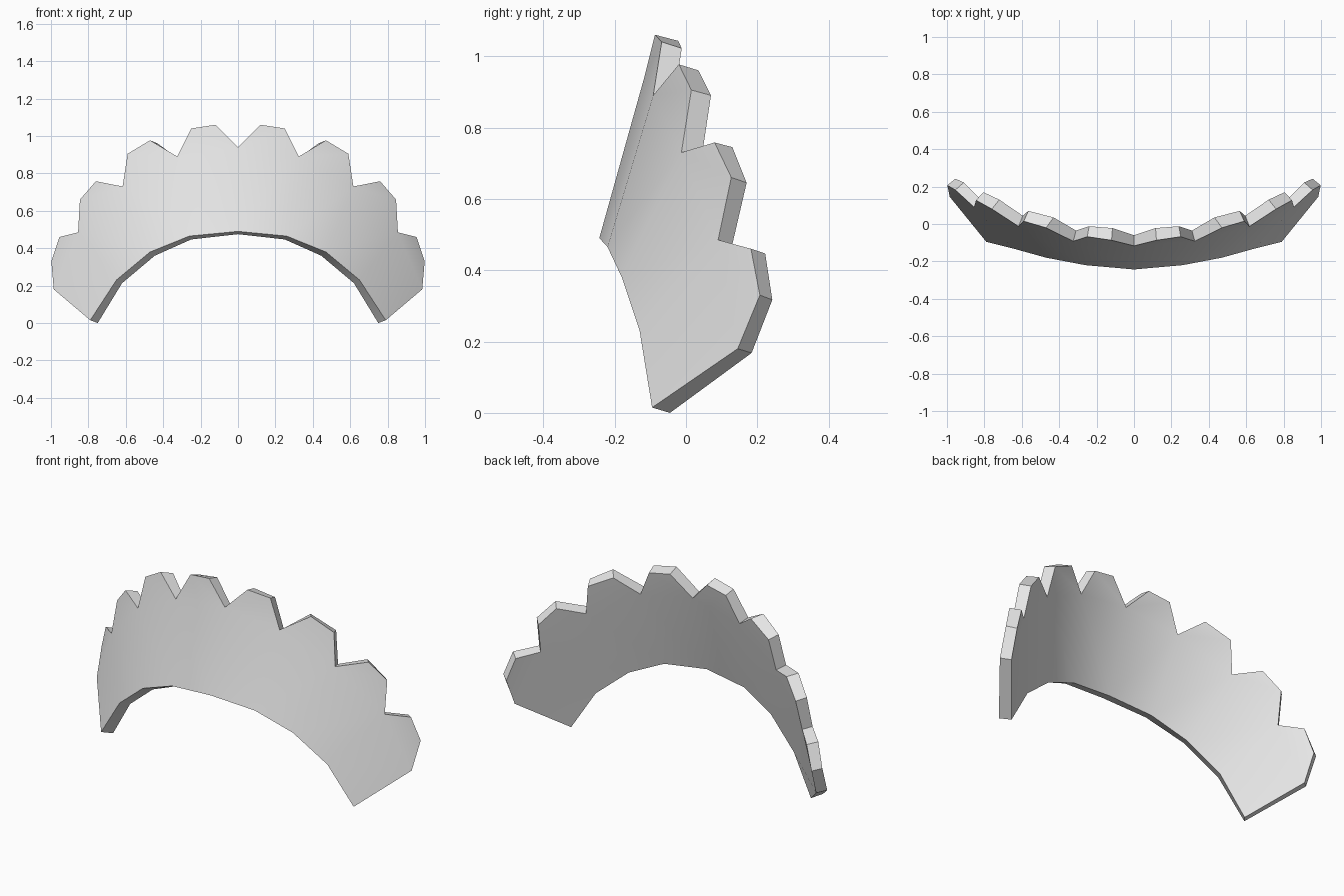
import bpy, bmesh

if "Cube" in bpy.data.objects:
    bpy.data.objects.remove(bpy.data.objects["Cube"])

# lower rim: front (x, y, z) and back (x, y, z), centre to right end
low_f = [(0, -.243, .49), (.26, -.22, .465), (.47, -.18, .38), (.65, -.13, .23), (.79, -.095, .015)]
low_b = [(0, -.185, .475), (.25, -.163, .447), (.445, -.125, .36), (.62, -.078, .213), (.75, -.045, 0)]
# scalloped rim: valley, tip, tip, valley ... to the right end
top_f = [(0, -.117, .94), (.12, -.087, 1.06), (.25, -.068, 1.04), (.325, -.092, .89),
         (.47, -.02, .977), (.59, .015, .905), (.617, -.013, .73), (.76, .08, .758),
         (.845, .127, .66), (.855, .09, .485), (.955, .182, .46), (.998, .207, .33), (.985, .145, .18)]
top_b = [(0, -.06, .924), (.115, -.022, 1.043), (.24, -.012, 1.022), (.31, -.035, .873),
         (.43, .035, .96), (.565, .07, .89), (.595, .044, .717), (.72, .13, .745),
         (.805, .17, .645), (.818, .13, .473), (.91, .222, .447), (.955, .242, .317), (.943, .184, .168)]

mat = bpy.data.materials.new("pale_grey")
mat.diffuse_color = (.8, .8, .8, 1)
mat.use_nodes = True
mat.node_tree.nodes["Principled BSDF"].inputs["Base Color"].default_value = mat.diffuse_color

bm = bmesh.new()
for s in (1, -1):
    def ring(pts):
        return [bm.verts.new((s * x, y, z)) for x, y, z in pts]
    lf, lb, tf, tb = map(ring, (low_f, low_b, top_f, top_b))
    # curved band and one lobe per segment, on the front and the back
    for lo, up in ((lf, tf), (lb, tb)):
        for i in range(4):
            j = 3 * i
            bm.faces.new((lo[i], lo[i + 1], up[j + 3], up[j]))
            bm.faces.new((up[j], up[j + 3], up[j + 2], up[j + 1]))
    # thickness along both rims and the end
    rim_f, rim_b = lf + tf[::-1], lb + tb[::-1]
    for i in range(len(rim_f) - 1):
        bm.faces.new((rim_f[i], rim_f[i + 1], rim_b[i + 1], rim_b[i]))
bmesh.ops.remove_doubles(bm, verts=bm.verts, dist=.001)
bmesh.ops.recalc_face_normals(bm, faces=bm.faces)
me = bpy.data.meshes.new("scalloped_band")
bm.to_mesh(me)
bm.free()
me.materials.append(mat)
band = bpy.data.objects.new("scalloped_band", me)
bpy.context.collection.objects.link(band)
bpy.context.view_layer.objects.active = band
band.select_set(True)
bpy.ops.object.shade_smooth_by_angle(angle=.6)
